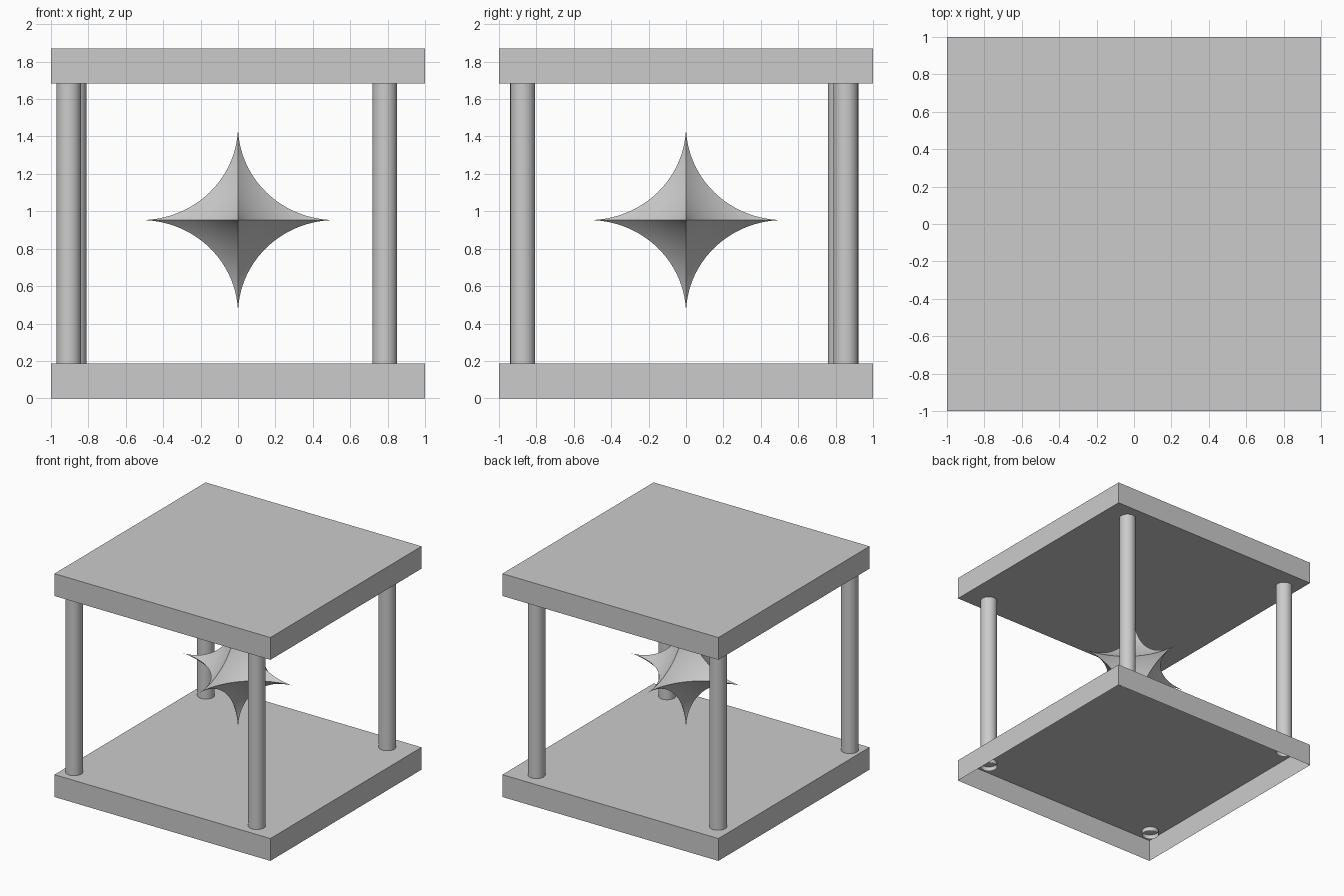
import bpy, bmesh, math
from mathutils import Vector

if "Cube" in bpy.data.objects:
    bpy.data.objects.remove(bpy.data.objects["Cube"])

SMOOTH = math.radians(30)


def finish(name, bm, smooth=False):
    bmesh.ops.recalc_face_normals(bm, faces=bm.faces)
    mesh = bpy.data.meshes.new(name)
    bm.to_mesh(mesh)
    bm.free()
    obj = bpy.data.objects.new(name, mesh)
    bpy.context.collection.objects.link(obj)
    if smooth:
        bpy.ops.object.select_all(action='DESELECT')
        obj.select_set(True)
        bpy.context.view_layer.objects.active = obj
        bpy.ops.object.shade_smooth_by_angle(angle=SMOOTH)
    return obj


def plate(name, z0, z1, hollow=False):
    bm = bmesh.new()
    bmesh.ops.create_cube(bm, size=2)
    for v in bm.verts:
        v.co.z = z1 if v.co.z > 0 else z0
    if hollow:  # open underside
        under = [f for f in bm.faces if all(v.co.z == z0 for v in f.verts)]
        bmesh.ops.delete(bm, geom=under, context='FACES_ONLY')
    return finish(name, bm)


def post(name, x, y, z0=0.15, z1=1.72):
    bm = bmesh.new()
    bmesh.ops.create_cone(bm, cap_ends=False, segments=32,
                          radius1=0.066, radius2=0.066, depth=z1 - z0)
    obj = finish(name, bm, True)
    obj.location = (x, y, (z0 + z1) / 2)
    return obj


def star(name, centre, size):
    # subdivided octahedron pulled in onto eight spheres centred on a cube's corners
    bm = bmesh.new()
    for axis in range(3):
        for sign in (-1, 1):
            co = Vector((0, 0, 0))
            co[axis] = sign
            bm.verts.new(co)
    bmesh.ops.convex_hull(bm, input=bm.verts)
    bmesh.ops.subdivide_edges(bm, edges=bm.edges, cuts=23, use_grid_fill=True)
    for v in bm.verts:
        d = Vector([c * abs(c) for c in v.co])
        s = sum(abs(c) for c in d)
        q = d.length_squared
        v.co = d * (s - math.sqrt(max(s * s - q, 0))) / q
        v.co = Vector([c * k for c, k in zip(v.co, size)])
    obj = finish(name, bm, True)
    obj.location = centre
    return obj


# Base and roof slabs
plate("base_plate", 0, 0.187, hollow=True)
plate("top_plate", 1.683, 1.87)

# Four slightly uneven corner posts
for name, x, y in (("front_left_post", -0.905, -0.875),
                   ("front_right_post", 0.785, -0.872),
                   ("back_left_post", -0.875, 0.825),
                   ("back_right_post", 0.785, 0.855)):
    post(name, x, y)

# Floating concave star
star("floating_star", (0, 0, 0.953), (0.52, 0.52, 0.503))
